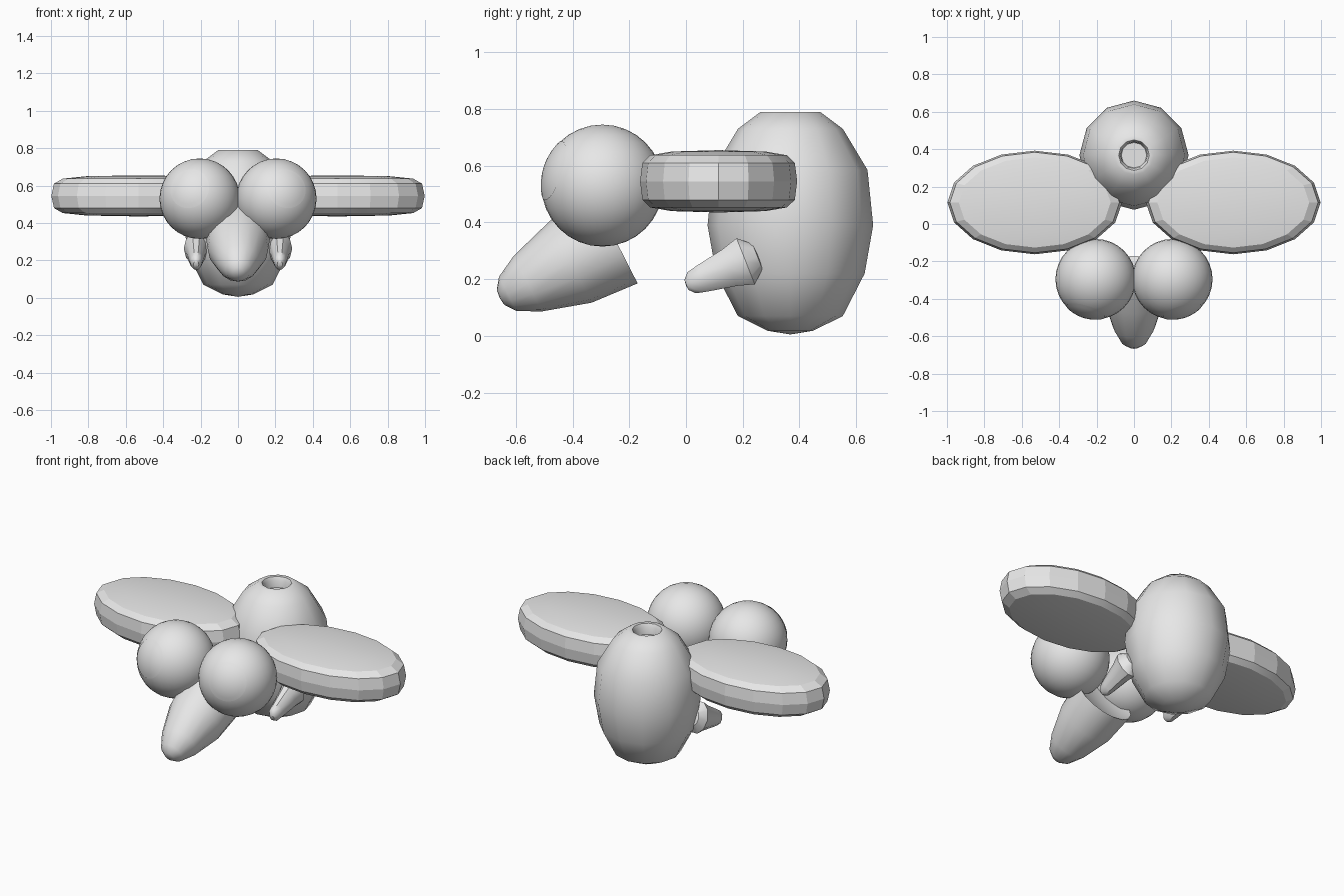
import bpy, bmesh, math
from mathutils import Matrix, Vector

if "Cube" in bpy.data.objects:
    bpy.data.objects.remove(bpy.data.objects["Cube"])

grey = bpy.data.materials.new("light_grey")
grey.diffuse_color = (0.8, 0.8, 0.8, 1)
grey.use_nodes = True
grey.node_tree.nodes["Principled BSDF"].inputs["Base Color"].default_value = grey.diffuse_color


def lathe(name, profile, sides, matrix, smooth=40):
    """Revolve (radius, height) points round local z, then place with matrix."""
    bm = bmesh.new()
    rings = []
    for r, h in profile:
        if r == 0:
            rings.append([bm.verts.new((0, 0, h))] * sides)
        else:
            rings.append([bm.verts.new((r * math.cos(2 * math.pi * i / sides),
                                        r * math.sin(2 * math.pi * i / sides), h))
                          for i in range(sides)])
    for a, b in zip(rings, rings[1:]):
        for i in range(sides):
            j = (i + 1) % sides
            corners = list(dict.fromkeys((a[i], a[j], b[j], b[i])))
            bm.faces.new(corners)
    bm.transform(matrix)
    bmesh.ops.recalc_face_normals(bm, faces=bm.faces)
    mesh = bpy.data.meshes.new(name)
    bm.to_mesh(mesh)
    bm.free()
    mesh.materials.append(grey)
    obj = bpy.data.objects.new(name, mesh)
    bpy.context.collection.objects.link(obj)
    if smooth:
        bpy.ops.object.select_all(action='DESELECT')
        obj.select_set(True)
        bpy.context.view_layer.objects.active = obj
        bpy.ops.object.shade_smooth_by_angle(angle=math.radians(smooth))
    return obj


def place(centre, axis=(0, 0, 1), scale=(1, 1, 1)):
    """Local z follows axis; local x stays as near world x as it can."""
    z = Vector(axis).normalized()
    x = Vector((1, 0, 0))
    x = (x - z * x.dot(z)).normalized()
    rot = Matrix((x, z.cross(x), z)).transposed().to_4x4()
    return Matrix.Translation(centre) @ rot @ Matrix.Diagonal((*scale, 1))


# Egg-shaped body with a small socket in the flat top
lathe("body", [(0, 0.005), (0.08, 0.018), (0.185, 0.07), (0.262, 0.22), (0.292, 0.39),
               (0.272, 0.585), (0.185, 0.73), (0.105, 0.79), (0.082, 0.79),
               (0.072, 0.77), (0.068, 0.73), (0, 0.73)],
      12, place((0, 0.368, 0)))

# Blunt beak, pointing forward and down, slightly hollow at the back
lathe("beak", [(0, 0.457), (0.03, 0.453), (0.068, 0.425), (0.11, 0.345), (0.162, 0.175),
               (0.175, 0), (0.13, 0.02), (0, 0.03)],
      16, place((0, -0.25, 0.341), (0, -0.891, -0.454)))

wing_half = [(1, 0), (0.97, 0.065), (0.87, 0.092), (0.6, 0.105), (0, 0.11)]
wing_profile = [(r, -h) for r, h in reversed(wing_half)] + wing_half[1:]

for side, label in ((-1, "left"), (1, "right")):
    # Flat oval wing
    lathe(label + "_wing", wing_profile, 16,
          place((side * 0.531, 0.115, 0.545), scale=(0.467, 0.277, 1)), smooth=12)

    # Eyeball with a thin round pupil cap
    eye = Vector((side * 0.205, -0.295, 0.53))
    ball = [(0.215 * math.sin(math.pi * i / 16), -0.215 * math.cos(math.pi * i / 16))
            for i in range(1, 16)]
    lathe(label + "_eye", [(0, -0.215)] + ball + [(0, 0.215)], 32, place(eye))
    cap = [(0.217 * math.sin(math.radians(a)), 0.217 * math.cos(math.radians(a)))
           for a in (6, 12, 18, 24, 30)]
    lathe(label + "_pupil", [(0, 0.217)] + cap, 24,
          place(eye, (side * 0.06, -0.195, 0.06)))

    # Stubby foot tapering forward from the body
    lathe(label + "_foot", [(0, -0.045), (0.05, -0.04), (0.092, 0.005), (0.073, 0.065),
                            (0.052, 0.17), (0.042, 0.21), (0.02, 0.23), (0, 0.232)],
          10, place((side * 0.224, 0.215, 0.265), (0, -0.93, -0.37), (0.72, 1, 1)))
